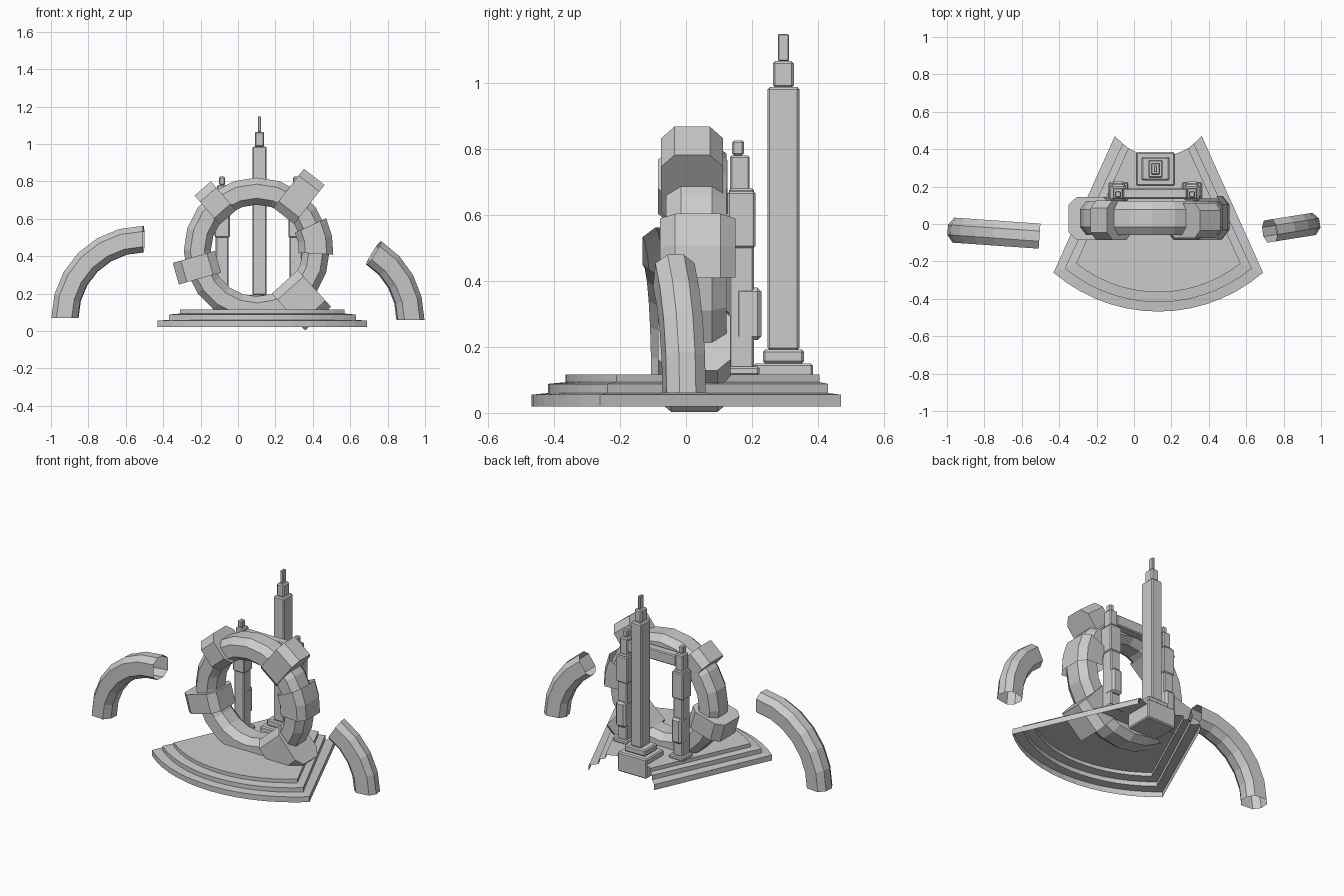
import bpy, bmesh
from math import sin, cos, pi, radians, sqrt, asin
from mathutils import Matrix, Vector

if "Cube" in bpy.data.objects:
    bpy.data.objects.remove(bpy.data.objects["Cube"])


def finish(name, bm, recalc=True):
    if recalc:
        bmesh.ops.recalc_face_normals(bm, faces=bm.faces)
    me = bpy.data.meshes.new(name)
    bm.to_mesh(me)
    bm.free()
    ob = bpy.data.objects.new(name, me)
    bpy.context.collection.objects.link(ob)
    return ob


def octagon(r0, r1, y0, y1, cr, cy):
    # chamfered rectangle in (radial, y)
    return [(r0 + cr, y0), (r1 - cr, y0), (r1, y0 + cy), (r1, y1 - cy),
            (r1 - cr, y1), (r0 + cr, y1), (r0, y1 - cy), (r0, y0 + cy)]


def loft(name, loops, closed=False, caps=False):
    bm = bmesh.new()
    vs = [[bm.verts.new(p) for p in lp] for lp in loops]
    n = len(vs[0])
    for i in range(len(vs) if closed else len(vs) - 1):
        a, b = vs[i], vs[(i + 1) % len(vs)]
        for j in range(n):
            k = (j + 1) % n
            bm.faces.new((a[j], a[k], b[k], b[j]))
    if caps:
        bm.faces.new(vs[0])
        bm.faces.new(vs[-1])
    return finish(name, bm)


def sweep(name, cx, cz, prof, a0, a1, segs, closed=False):
    loops = []
    for i in range(segs if closed else segs + 1):
        a = radians(a0 + (a1 - a0) * i / segs)
        loops.append([(cx + r * cos(a), y, cz + r * sin(a)) for r, y in prof])
    return loft(name, loops, closed)


def box(name, x0, x1, y0, y1, z0, z1, bev=0.006):
    bm = bmesh.new()
    m = Matrix.Translation(((x0 + x1) / 2, (y0 + y1) / 2, (z0 + z1) / 2)) @ \
        Matrix.Diagonal((x1 - x0, y1 - y0, z1 - z0, 1))
    bmesh.ops.create_cube(bm, size=1, matrix=m)
    if bev:
        bmesh.ops.bevel(bm, geom=bm.edges[:], offset=bev, segments=1, affect='EDGES')
    return finish(name, bm)


def block(name, x, y, w, d, z0, z1, bev=0.006):
    return box(name, x - w / 2, x + w / 2, y - d / 2, y + d / 2, z0, z1, bev)


# stepped fan-shaped base, an open shell
FX = 0.13


def outline(back, corner, front, z, n=14):
    (bx, by), (hx, cy) = back, corner
    s = cy - front
    R = (hx * hx + s * s) / (2 * s)
    a = asin(hx / R)
    arc = [(FX + R * sin(-a + 2 * a * i / n), front + R - R * cos(-a + 2 * a * i / n), z)
           for i in range(n + 1)]
    return [(FX - bx, by, z)] + arc + [(FX + bx, by, z)]


A = ((0.2325, 0.47), (0.56, -0.26), -0.468)
B = ((0.19, 0.43), (0.50, -0.237), -0.418)
C = ((0.16, 0.405), (0.44, -0.21), -0.365)
levels = [(A, 0.02), (A, 0.055), (B, 0.06), (B, 0.088), (C, 0.093), (C, 0.116)]
bm = bmesh.new()
rows = [[bm.verts.new(p) for p in outline(*s, z)] for s, z in levels]
for a, b in zip(rows, rows[1:]):
    for i in range(len(a) - 1):
        bm.faces.new((a[i], a[i + 1], b[i + 1], b[i]))
back = []
for i in range(1, 8):
    x = 0.16 - 0.32 * i / 8
    back.append(bm.verts.new((FX + x, 0.66 - sqrt(0.09 - x * x), 0.116)))
bm.faces.new(rows[-1] + back)
finish("stepped_base", bm)

# main ring
RX, RZ = 0.10, 0.43
sweep("ring", RX, RZ, octagon(0.245, 0.39, -0.06, 0.123, 0.035, 0.045), 0, 360, 20, True)

# clamps around the ring: angle, inner r, outer r, half width, y range
for i, (ang, r0, r1, hw, y0, y1) in enumerate([
        (52, 0.235, 0.50, 0.07, -0.075, 0.112),
        (131, 0.235, 0.44, 0.058, -0.085, 0.125),
        (196, 0.215, 0.45, 0.06, -0.085, 0.145),
        (-48, 0.225, 0.49, 0.094, -0.085, 0.135)]):
    a = radians(ang)
    d, t = Vector((cos(a), 0, sin(a))), Vector((-sin(a), 0, cos(a)))
    c = Vector((RX, 0, RZ))
    prof = octagon(r0, r1, y0, y1, 0.045, 0.04)
    loft("ring_clamp_%d" % (i + 1),
         [[c + d * r + t * s + Vector((0, y, 0)) for r, y in prof] for s in (-hw, hw)],
         caps=True)
sweep("ring_sleeve", RX, RZ, octagon(0.225, 0.41, -0.078, 0.15, 0.035, 0.045), -3, 25, 2)

# two loose arc pieces either side
left = sweep("left_arc", 0, 0, octagon(0.35, 0.492, -0.067, 0.067, 0.03, 0.04), 90, 180, 6)
left.matrix_world = Matrix.Translation((-0.505, -0.065, 0.07)) @ Matrix.Rotation(radians(-4), 4, 'Z')
right = sweep("right_arc", 0, 0, octagon(0.35, 0.494, -0.06, 0.06, 0.03, 0.035), 0, 58, 4)
right.matrix_world = Matrix.Translation((0.505, -0.072, 0.06)) @ Matrix.Rotation(radians(9), 4, 'Z')

# tall tower
TX, TY = 0.115, 0.295
for nm, w, d, z0, z1 in [("tower_plinth", 0.205, 0.18, 0.025, 0.15),
                         ("tower_foot", 0.15, 0.125, 0.15, 0.192),
                         ("tower_shaft", 0.076, 0.097, 0.19, 0.987),
                         ("tower_neck", 0.05, 0.064, 0.985, 1.065),
                         ("tower_spire", 0.018, 0.034, 1.065, 1.147)]:
    block(nm, TX, TY, w, d, z0, z1, 0.003 if w < 0.03 else 0.007)

# pair of rear pillars
PY = 0.168
for side, x in (("left", -0.085), ("right", 0.31)):
    block(side + "_pillar_foot", x, PY + 0.005, 0.105, 0.10, 0.114, 0.14)
    block(side + "_pillar_shaft", x, PY, 0.068, 0.075, 0.13, 0.68)
    block(side + "_pillar_band", x, PY, 0.082, 0.086, 0.50, 0.67)
    block(side + "_pillar_upper", x, PY - 0.005, 0.055, 0.06, 0.67, 0.78)
    block(side + "_pillar_cap", x, PY - 0.01, 0.032, 0.036, 0.78, 0.825)
    block(side + "_pillar_pad", x, PY + 0.02, 0.07, 0.08, 0.22, 0.38, 0.012)

# beam joining the pillars
box("cross_beam", -0.06, 0.285, 0.135, 0.19, 0.695, 0.765)
